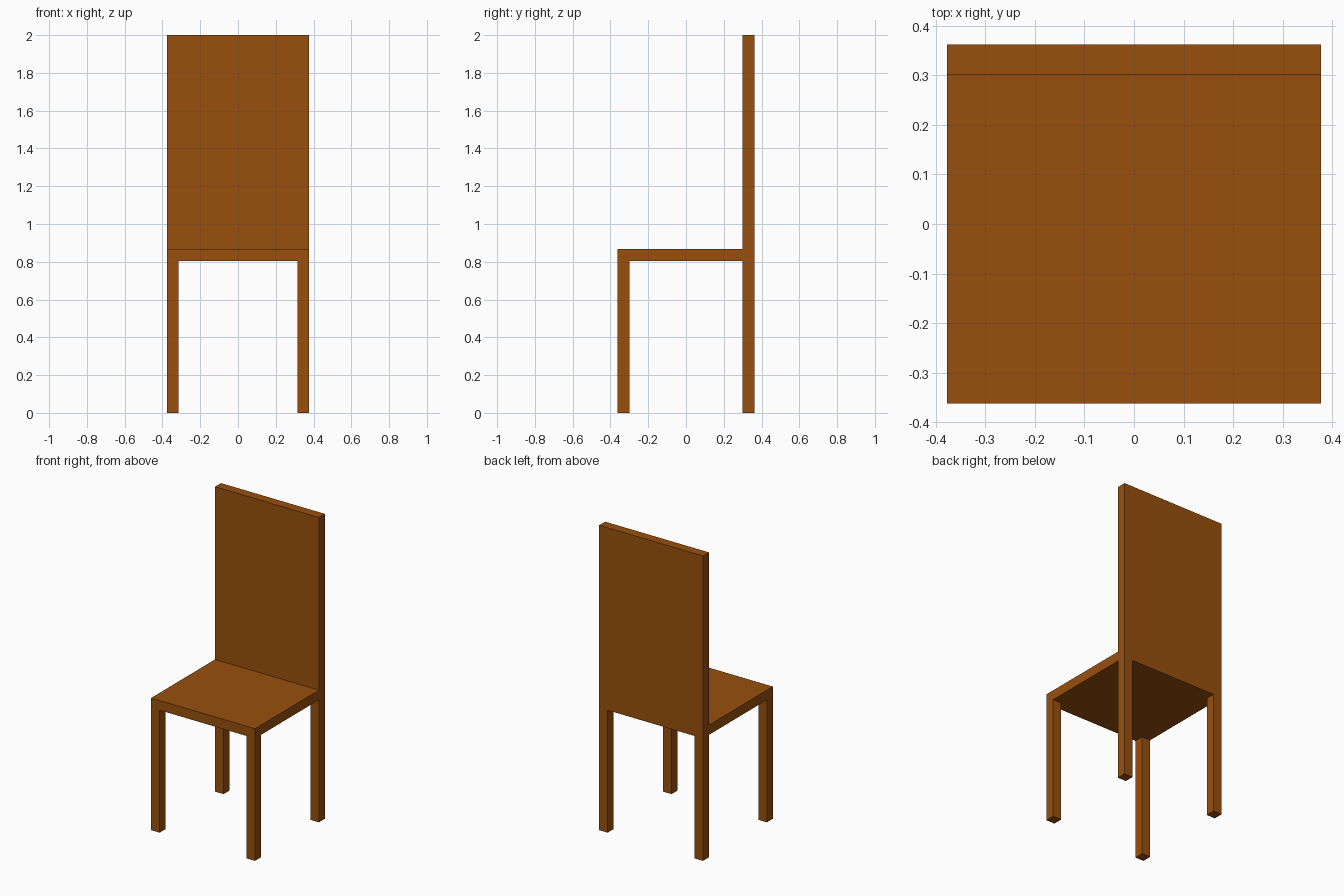
import bpy

if "Cube" in bpy.data.objects:
    bpy.data.objects.remove(bpy.data.objects["Cube"])

# Overall dimensions
HX, HY = 0.377, 0.362       # half width and half depth
T = 0.062                   # board and leg thickness
SEAT_Z0, SEAT_Z1, TOP = 0.803, 0.867, 2.0

wood = bpy.data.materials.new("brown wood")
wood.diffuse_color = (0.314, 0.080, 0.004, 1.0)
wood.use_nodes = True
wood.node_tree.nodes["Principled BSDF"].inputs["Base Color"].default_value = wood.diffuse_color


def box(name, lo, hi):
    """Axis-aligned box between two corners."""
    bpy.ops.mesh.primitive_cube_add(size=1, location=[(a + b) / 2 for a, b in zip(lo, hi)])
    ob = bpy.context.object
    ob.name = name
    ob.scale = [b - a for a, b in zip(lo, hi)]
    bpy.ops.object.transform_apply(location=False, rotation=False, scale=True)
    ob.data.materials.append(wood)
    return ob


# Seat board, meeting the front of the backrest
box("seat", (-HX, -HY, SEAT_Z0), (HX, HY - T, SEAT_Z1))

# Tall backrest, flush with the underside of the seat
box("backrest", (-HX, HY - T, SEAT_Z0), (HX, HY, TOP))

# Four square legs flush with the corners
for side, x in (("left", -HX), ("right", HX - T)):
    for end, y in (("front", -HY), ("back", HY - T)):
        box(f"{end}_{side}_leg", (x, y, 0), (x + T, y + T, SEAT_Z0))
